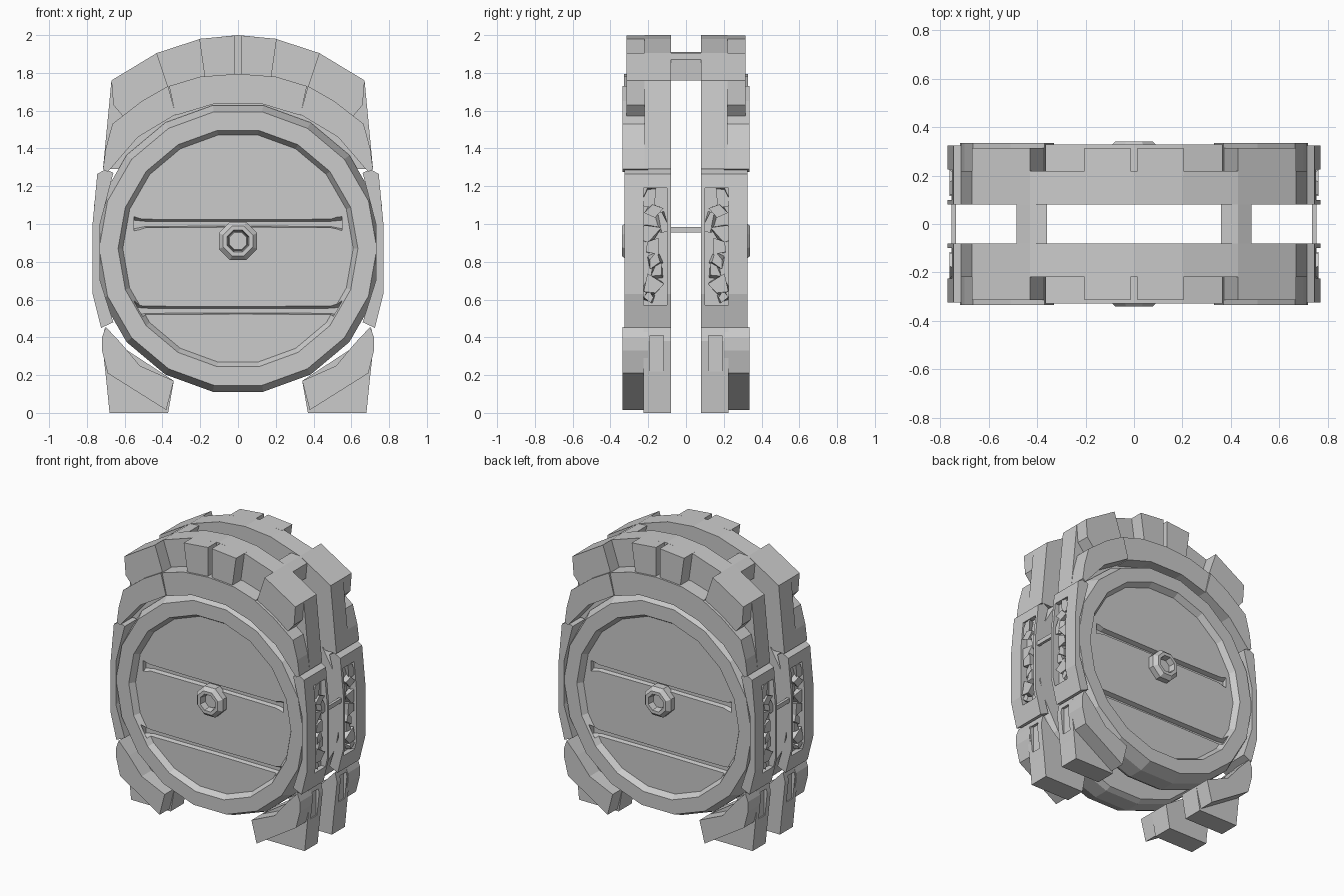
import bpy, bmesh, math, random
from mathutils import Matrix

random.seed(4)
if "Cube" in bpy.data.objects:
    bpy.data.objects.remove(bpy.data.objects["Cube"], do_unlink=True)

stone = bpy.data.materials.new("grey stone")
stone.use_nodes = True
GREY = (0.6, 0.6, 0.6, 1)
stone.diffuse_color = GREY
stone.node_tree.nodes["Principled BSDF"].inputs["Base Color"].default_value = GREY
CZ = 0.87          # height of the disc centre
BACK = -0.08       # inner face of each half


def finish(name, bm):
    bmesh.ops.recalc_face_normals(bm, faces=bm.faces)
    mesh = bpy.data.meshes.new(name)
    bm.to_mesh(mesh)
    bm.free()
    mesh.materials.append(stone)
    ob = bpy.data.objects.new(name, mesh)
    bpy.context.collection.objects.link(ob)
    return ob


def prism(name, outline, y0, y1):
    """Extrude an x-z outline along y."""
    bm = bmesh.new()
    face = bm.faces.new([bm.verts.new((x, y0, z)) for x, z in outline])
    out = bmesh.ops.extrude_face_region(bm, geom=[face])
    for v in out["geom"]:
        if isinstance(v, bmesh.types.BMVert):
            v.co.y = y1
    return finish(name, bm)


def box(name, x, y, z):
    return prism(name, [(x[0], z[0]), (x[1], z[0]), (x[1], z[1]), (x[0], z[1])], *y)


def lathe(name, profile, cx, cz, sides, closed=False):
    """Turn a radius-y profile about a y axis."""
    bm = bmesh.new()
    rings = []
    for r, y in profile:
        if r == 0:
            rings.append([bm.verts.new((cx, y, cz))] * sides)
            continue
        angles = [math.tau * (i + 0.5) / sides for i in range(sides)]
        rings.append([bm.verts.new((cx + r * math.sin(a), y, cz + r * math.cos(a)))
                      for a in angles])
    pairs = list(zip(rings, rings[1:]))
    if closed:
        pairs.append((rings[-1], rings[0]))
    for a, b in pairs:
        for i in range(sides):
            j = (i + 1) % sides
            bm.faces.new(list(dict.fromkeys([a[i], a[j], b[j], b[i]])))
    return finish(name, bm)


def cut(ob, cutter):
    mod = ob.modifiers.new("cut", 'BOOLEAN')
    mod.operation, mod.solver, mod.object = 'DIFFERENCE', 'EXACT', cutter
    bpy.context.view_layer.objects.active = ob
    bpy.ops.object.modifier_apply(modifier=mod.name)
    bpy.data.objects.remove(cutter, do_unlink=True)


def mirror(ob, x=True, y=True):
    mod = ob.modifiers.new("mirror", 'MIRROR')
    mod.use_axis = (x, y, False)
    mod.use_mirror_merge = False


# Round body with raised rim and recessed panel
disc = lathe("disc", [(0, -0.085), (0.75, -0.085), (0.77, -0.12), (0.77, -0.23),
                      (0.735, -0.315), (0.635, -0.315), (0.61, -0.275), (0, -0.275)],
             0, CZ, 18)

# Plank seams: V grooves with flared ends
for z in (1.005, 0.545):
    bm = bmesh.new()
    ends = []
    for x, h in ((-0.55, 0.05), (-0.49, 0.03), (0, 0.026), (0.49, 0.03), (0.55, 0.05)):
        ends.append([bm.verts.new(p) for p in
                     ((x, -0.3, z - h), (x, -0.3, z + h), (x, -0.245, z + h * 0.3), (x, -0.245, z - h * 0.6))])
    for a, b in zip(ends, ends[1:]):
        for i in range(4):
            bm.faces.new((a[i], a[i - 1], b[i - 1], b[i]))
    bm.faces.new(ends[0])
    bm.faces.new(ends[-1])
    cut(disc, finish("seam_cutter", bm))

# Side brackets with a rough slot in the edge
bracket = prism("side_bracket", [(0.66, 1.27), (0.7, 1.29), (0.745, 1.265), (0.77, 1.0),
                                 (0.77, 0.63), (0.725, 0.45), (0.66, 0.48), (0.73, 0.7),
                                 (0.73, 1.0)], -0.325, BACK)
SLOT = [(0.72, 0.57), (0.85, 0.57), (0.85, 1.19), (0.72, 1.19)]
cut(bracket, prism("slot_cutter", SLOT, -0.225, -0.1))
for s in (-1, 1):
    cut(disc, prism("slot_cutter", [(s * x, z) for x, z in SLOT], -0.225, -0.1))
mirror(disc, x=False)
mirror(bracket)

# Broken chips lying in the slot
bm = bmesh.new()
for i in range(9):
    turn = Matrix.Rotation(random.uniform(-0.6, 0.6), 4, 'X')
    place = Matrix.Translation((0.735, random.uniform(-0.2, -0.125), 0.61 + i * 0.067))
    size = Matrix.Diagonal((random.uniform(0.03, 0.055), random.uniform(0.04, 0.08),
                            random.uniform(0.04, 0.1), 1))
    chip = bmesh.ops.create_cube(bm, size=1, matrix=place @ turn @ size)
    for v in chip["verts"]:
        if v.co.x > 0.74:
            v.co.y += random.uniform(-0.02, 0.02)
            v.co.z += random.uniform(-0.02, 0.02)
mirror(finish("slot_chips", bm))

# Hub: a faceted collar around a shallow pin
mirror(lathe("hub_collar", [(0.11, -0.26), (0.11, -0.315), (0.085, -0.34), (0.062, -0.34),
                            (0.055, -0.29), (0.055, -0.26)], 0, 0.91, 8, True), x=False)
mirror(lathe("hub_pin", [(0, -0.27), (0.055, -0.27), (0.05, -0.3), (0, -0.3)],
             0, 0.91, 8), x=False)

# Rear arch plate: one half outline reflected to a full arch
half = [(0, 2.0), (0.2, 1.98), (0.43, 1.905), (0.67, 1.76), (0.715, 1.29),
        (0.63, 1.29), (0.5, 1.4), (0.3, 1.54), (0.13, 1.6)]
arch = half + [(-x, z) for x, z in reversed(half[1:])]
mirror(prism("arch_plate", arch, -0.22, BACK), x=False)

# Front band following the rim, in three pieces
mirror(prism("shoulder_band", [(0.715, 1.29), (0.7, 1.4), (0.665, 1.53), (0.51, 1.65),
                               (0.37, 1.73), (0.33, 1.58), (0.53, 1.46), (0.69, 1.275)],
             -0.335, -0.2))
crown = [(0, 1.795), (0.2, 1.78), (0.365, 1.73), (0.33, 1.575), (0.13, 1.635)]
mirror(prism("crown_band", crown + [(-x, z) for x, z in reversed(crown[1:])],
             -0.328, -0.2), x=False)

# Raised blocks along the crown
mirror(prism("inner_crown_block", [(0.015, 1.78), (0.015, 1.998), (0.205, 1.98),
                                   (0.175, 1.77)], -0.315, -0.2))
mirror(prism("outer_crown_block", [(0.365, 1.71), (0.43, 1.905), (0.67, 1.76),
                                   (0.66, 1.63), (0.6, 1.56)], -0.315, -0.2))

# Feet: an upright post behind and a slanted toe in front
post = prism("foot_post", [(0.37, 0), (0.68, 0), (0.695, 0.15), (0.72, 0.38), (0.705, 0.45),
                           (0.6, 0.34), (0.34, 0.17)], -0.225, BACK)
cut(post, box("post_cutter", (0.695, 0.8), (-0.19, -0.12), (0.22, 0.41)))
mirror(post)
mirror(prism("foot_toe", [(0.38, 0.015), (0.69, 0.21), (0.72, 0.33), (0.72, 0.4),
                          (0.7, 0.455), (0.62, 0.37), (0.52, 0.25), (0.34, 0.17)],
             -0.335, -0.2))

# Bridges that join the two halves
mirror(prism("top_bridge", [(0.4, 1.77), (0.36, 1.91), (0.43, 1.905), (0.485, 1.87),
                            (0.475, 1.76)], -0.1, 0.1), y=False)
mirror(box("side_tie", (0.735, 0.755), (-0.1, 0.1), (0.955, 0.985)), y=False)
